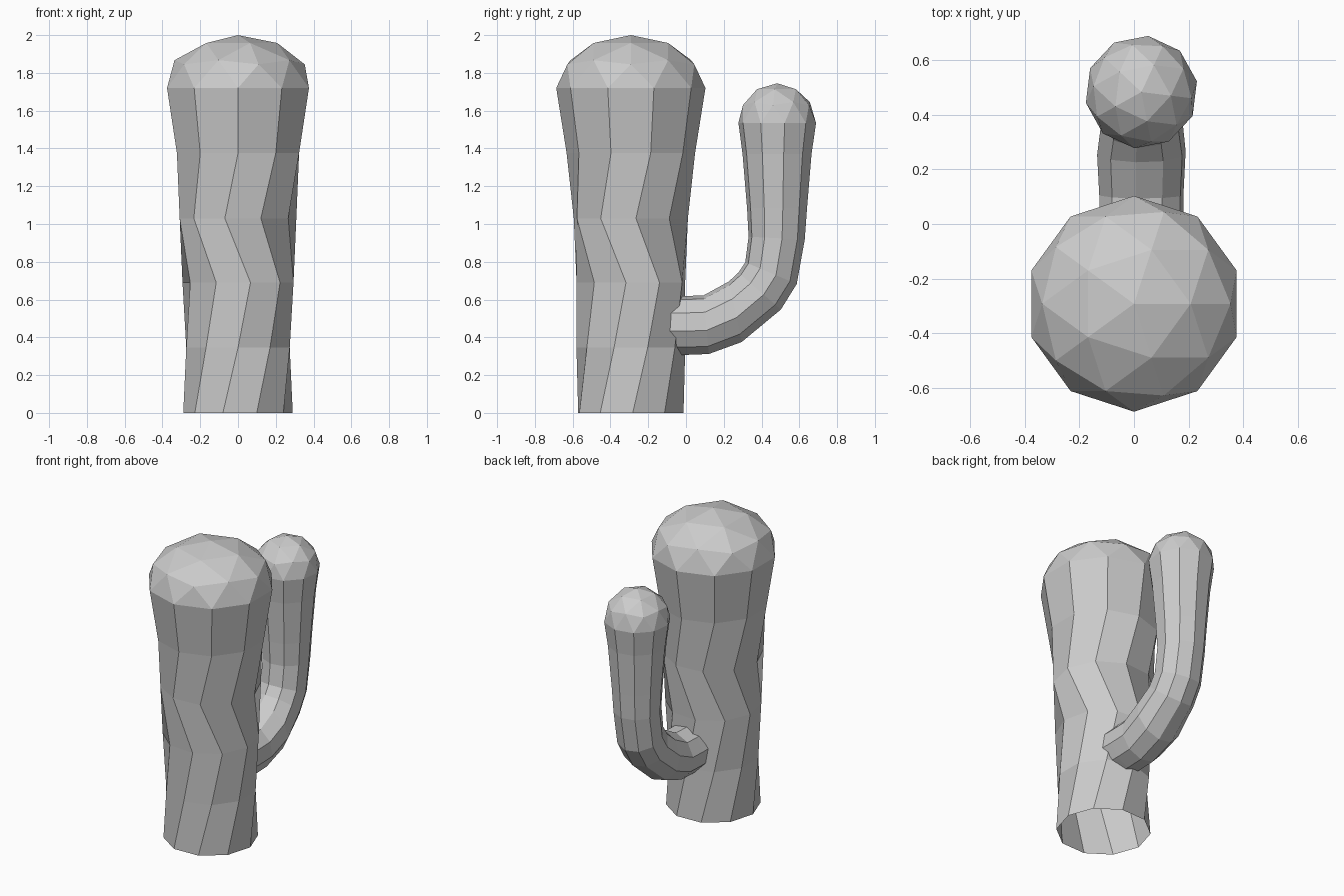
import bpy, bmesh
from math import sin, cos, radians
from mathutils import Matrix

if "Cube" in bpy.data.objects:
    bpy.data.objects.remove(bpy.data.objects["Cube"])

SIDES = 10


def stalk(name, x, rings, dome_height):
    """Open ten-sided tube through rings (y, z, radius, tilt, twist), capped with a faceted dome."""
    bm = bmesh.new()
    loops = []
    for y, z, r, tilt, twist in rings:
        t = radians(tilt)
        loop = []
        for i in range(SIDES):
            a = radians(twist + 36 * i)
            u, v = r * cos(a), r * sin(a)
            loop.append(bm.verts.new((x + u, y + v * sin(t), z - v * cos(t))))
        loops.append(loop)
    for low, high in zip(loops, loops[1:]):
        for i in range(SIDES):
            j = (i + 1) % SIDES
            bm.faces.new((low[i], low[j], high[j], high[i]))

    # Upper half of an icosphere, its equator welded to the last ring
    y, z, r, _, twist = rings[-1]
    place = (Matrix.Translation((x, y, z))
             @ Matrix.Rotation(radians(twist - 18), 4, 'Z')
             @ Matrix.Diagonal((r, r, dome_height, 1)))
    ball = bmesh.ops.create_icosphere(bm, subdivisions=2, radius=1)["verts"]
    bmesh.ops.delete(bm, geom=[v for v in ball if v.co.z < -0.01], context='VERTS')
    dome = [v for v in ball if v.is_valid]
    bmesh.ops.transform(bm, matrix=place, verts=dome)
    bmesh.ops.remove_doubles(bm, verts=bm.verts, dist=0.003)
    bmesh.ops.recalc_face_normals(bm, faces=bm.faces)

    mesh = bpy.data.meshes.new(name)
    bm.to_mesh(mesh)
    bm.free()
    obj = bpy.data.objects.new(name, mesh)
    bpy.context.collection.objects.link(obj)
    return obj


# Trunk: straight, twisting back and forth, flaring to the top
trunk = [(0, 0.29, 2), (0.345, 0.288, 18), (0.69, 0.295, 31),
         (1.03, 0.31, 5), (1.375, 0.34, 18), (1.72, 0.395, 18)]
stalk("trunk", 0, [(-0.292, z, r, 90, twist) for z, r, twist in trunk], 0.28)

# Arm: leaves the back of the trunk and bends upward
arm = [(-0.12, 0.463, 0.157, 0), (0.0, 0.463, 0.157, 0), (0.107, 0.467, 0.157, 5),
       (0.26, 0.535, 0.165, 12), (0.39, 0.645, 0.15, 49), (0.45, 0.74, 0.149, 67),
       (0.48, 0.925, 0.15, 87), (0.482, 1.085, 0.16, 90),
       (0.482, 1.37, 0.184, 90), (0.483, 1.535, 0.207, 90)]
stalk("arm", 0.027, [ring + (11,) for ring in arm], 0.21)
